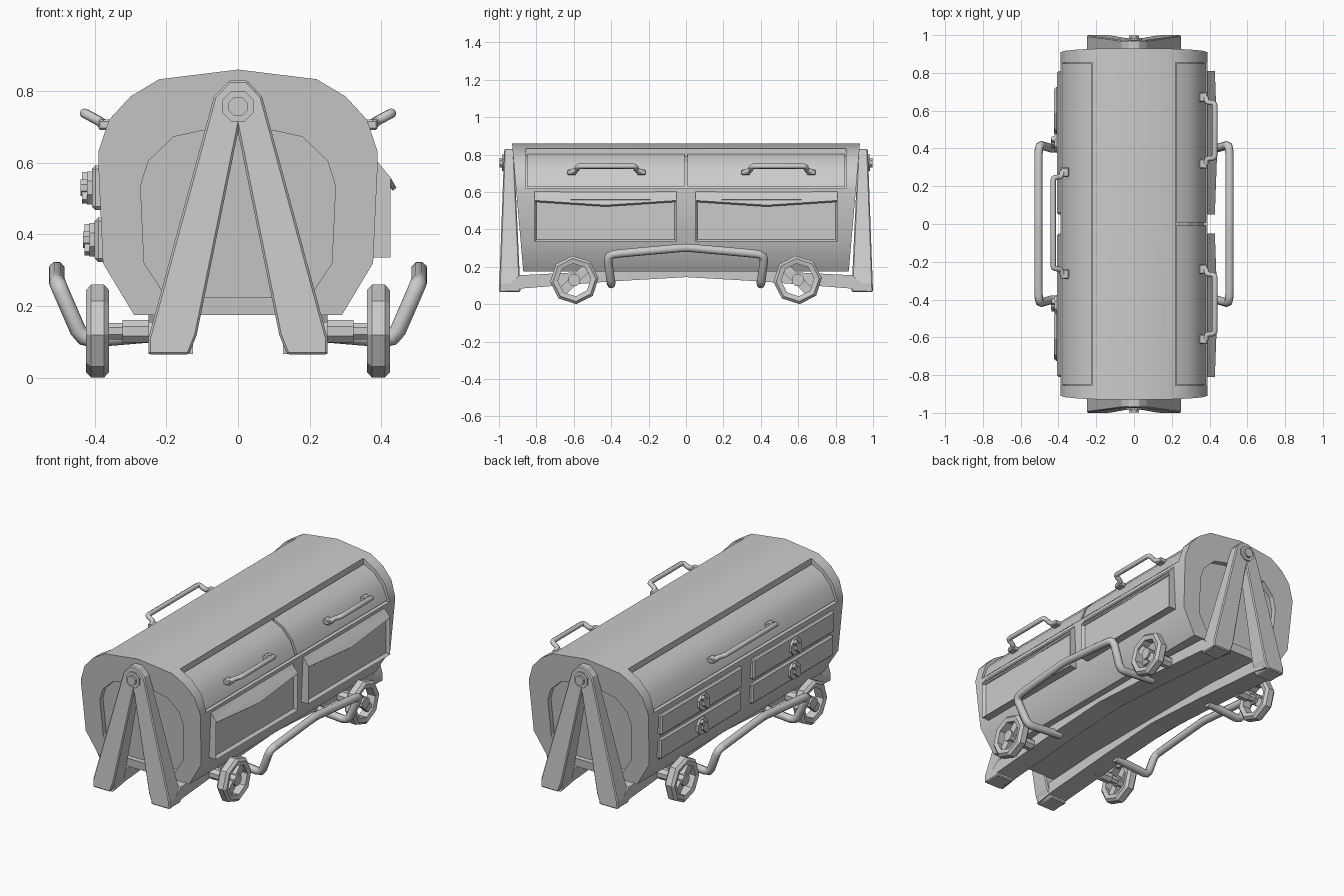
import bpy, bmesh, math
from mathutils import Vector

if "Cube" in bpy.data.objects:
    bpy.data.objects.remove(bpy.data.objects["Cube"])

SIDES = (1, -1)


def loft(name, a, b, smooth=False, bevel=0):
    """Solid between two matching loops of 3D points."""
    bm = bmesh.new()
    va = [bm.verts.new(p) for p in a]
    vb = [bm.verts.new(p) for p in b]
    n = len(a)
    bm.faces.new(va)
    bm.faces.new(vb)
    for i in range(n):
        j = (i + 1) % n
        bm.faces.new((va[i], va[j], vb[j], vb[i]))
    bmesh.ops.recalc_face_normals(bm, faces=bm.faces)
    return finish(name, bm, smooth, bevel)


def finish(name, bm, smooth=False, bevel=0):
    me = bpy.data.meshes.new(name)
    bm.to_mesh(me)
    bm.free()
    ob = bpy.data.objects.new(name, me)
    bpy.context.collection.objects.link(ob)
    if bevel:
        m = ob.modifiers.new("bevel", 'BEVEL')
        m.width, m.segments, m.limit_method = bevel, 1, 'ANGLE'
    if smooth:
        smooth_it(ob)
    return ob


def smooth_it(ob):
    bpy.ops.object.select_all(action='DESELECT')
    ob.select_set(True)
    bpy.context.view_layer.objects.active = ob
    bpy.ops.object.shade_smooth_by_angle(angle=math.radians(32))


def prism(name, pts, ya, yb, **kw):
    """Extrude an xz profile along y; ya and yb give the end y for a height z."""
    fa = ya if callable(ya) else lambda z: ya
    fb = yb if callable(yb) else lambda z: yb
    return loft(name, [(x, fa(z), z) for x, z in pts], [(x, fb(z), z) for x, z in pts], **kw)


def rod(name, axis, c, r, lo, hi, n=8):
    """Cylinder along x or y; c is the centre in the other two axes."""
    ring = [(c[0] + r * math.cos((k + .5) * math.tau / n), c[1] + r * math.sin((k + .5) * math.tau / n)) for k in range(n)]
    put = (lambda t, p: (t, p[0], p[1])) if axis == 'x' else (lambda t, p: (p[0], t, p[1]))
    return loft(name, [put(lo, p) for p in ring], [put(hi, p) for p in ring])


def tube(name, pts, r, bend):
    """Round tube along a path with softened corners."""
    pts = [Vector(p) for p in pts]
    path = [pts[0]]
    for a, b, c in zip(pts, pts[1:], pts[2:]):
        d1, d2 = (a - b), (c - b)
        p = b + d1.normalized() * min(bend, d1.length * .45)
        q = b + d2.normalized() * min(bend, d2.length * .45)
        path += [p, (p + q) / 4 + b / 2, q]
    path.append(pts[-1])
    cu = bpy.data.curves.new(name, 'CURVE')
    cu.dimensions = '3D'
    cu.bevel_depth, cu.bevel_resolution, cu.use_fill_caps = r, 2, True
    sp = cu.splines.new('POLY')
    sp.points.add(len(path) - 1)
    for s, p in zip(sp.points, path):
        s.co = (*p, 1)
    ob = bpy.data.objects.new(name, cu)
    bpy.context.collection.objects.link(ob)


def both(half):
    """Mirror a half profile across x = 0."""
    return half + [(-x, z) for x, z in reversed(half) if x]


def box(name, x0, x1, y0, y1, z0, z1, **kw):
    return prism(name, [(x0, z0), (x1, z0), (x1, z1), (x0, z1)], y0, y1, **kw)


# Barrel body with ends leaning out towards the top
def end(z):
    return .87 + .06 * (z - .175) / .685


outline = [(0, .86), (.22, .833), (.30, .785), (.36, .72), (.39, .63), (.39, .60), (.377, .32), (.29, .175)]
body = prism("body", both(outline), lambda z: -end(z), end)

# Cutters: lid openings on both shoulders and a sunken panel in each end
cutters = []
for s in SIDES:
    lid_cut = [(.22, .79), (.287, .757), (.34, .70), (.367, .62), (.5, .62), (.5, .95), (.22, .95)]
    cutters.append(prism("lid_cutter", [(s * x, z) for x, z in lid_cut], -.855, .855))
    panel = both([(.10, .69), (.18, .672), (.25, .605), (.272, .535), (.262, .32), (.20, .225)])
    cutters.append(prism("end_cutter", panel, lambda z: s * (end(z) - .03), lambda z: s * (end(z) + .1)))
for c in cutters:
    c.hide_render = True
    c.hide_set(True)
    m = body.modifiers.new("cut", 'BOOLEAN')
    m.operation, m.solver, m.object = 'DIFFERENCE', 'EXACT', c
smooth_it(body)

# Curved lids: two on the right, one on the left
lid = [(.226, .802), (.293, .77), (.349, .709), (.380, .63), (.36, .63), (.33, .70), (.28, .75), (.226, .78)]
for s, y0, y1 in ((1, -.85, -.008), (1, .008, .85), (-1, -.85, .85)):
    prism("lid", [(s * x, z) for x, z in lid], y0, y1, smooth=True)

# Lid handles
for s, y0, y1 in ((1, -.63, -.22), (1, .30, .69), (-1, -.285, .295)):
    grip = [(.375, y0, .705), (.385, y0 + .045, .715), (.428, y0 + .05, .738),
            (.428, y1 - .05, .738), (.385, y1 - .045, .715), (.375, y1, .705)]
    tube("lid_handle", [(s * x, y, z) for x, y, z in grip], .014, .012)
    for y in (y0 + .02, y1 - .02):
        box("handle_foot", s * .345, s * .39, y - .025, y + .025, .692, .72, bevel=.005)

# Right side: framed doors with a sagging awning lip
for s in SIDES:
    ya, yb = s * .05, s * .81
    door = prism("side_door", [(.36, .6), (.39, .6), (.425, .56), (.425, .335), (.36, .335)], ya, yb)
    bm = bmesh.new()
    bm.from_mesh(door.data)
    face = [f for f in bm.faces if f.calc_center_median().x > .42]
    bmesh.ops.inset_region(bm, faces=face, thickness=.016)
    bmesh.ops.translate(bm, verts=face[0].verts[:], vec=(-.018, 0, 0))
    bm.to_mesh(door.data)
    bm.free()
    mid = (ya + yb) / 2
    rim = [(.388, ya, .605), (.388, mid, .602), (.388, yb, .605), (.428, yb, .555), (.442, mid, .53), (.428, ya, .555)]
    for i, part in enumerate(((0, 1, 4, 5), (1, 2, 3, 4))):
        top = [rim[k] for k in part]
        loft("awning", top, [(x - .01, y, z - .008) for x, y, z in top])

# Left side: four drawers with turning knobs
for s in SIDES:
    for z, x in ((.53, -.408), (.385, -.400)):
        box("drawer", -.35, x, s * .05, s * .81, z - .062, z + .062, bevel=.01)
        rod("knob_plate", 'x', (s * .43, z), .05, x - .014, x + .01)
        rod("knob_stem", 'x', (s * .43, z), .025, x - .032, x)
        d = Vector((0, .5, .85)) * .045
        w = Vector((0, .85, -.5)) * .012
        c = Vector((x - .014, s * .43, z))
        quad = [c + d + w, c + d - w, c - d - w, c - d + w]
        loft("knob_bar", quad, [p + Vector((-.014, 0, 0)) for p in quad])

# Cradle: A-shaped end legs, arched bottom beams and pivot bolts
half_leg = [(.025, .83), (.067, .785), (.25, .11), (.25, .065), (.137, .065), (.115, .12)]
leg = half_leg + [(0, .685)] + [(-x, z) for x, z in reversed(half_leg)]
for s in SIDES:
    prism("end_leg", leg, lambda z: s * (1 - .028 * (z - .065) / .765),
          lambda z: s * (.885 + .035 * (z - .065) / .765), bevel=.006)
    rod("pivot_plate", 'y', (0, .757), .047, s * .92, s * .984)
    rod("pivot_bolt", 'y', (0, .757), .028, s * .95, s * .998)
low = [(-.99, .066), (-.87, .085), (-.4, .122), (0, .145), (.4, .122), (.87, .085), (.99, .066)]
high = [(.89, .155), (.4, .18), (0, .2), (-.4, .18), (-.89, .155)]
for s in SIDES:
    loft("bottom_beam", [(s * .125, y, z) for y, z in low + high], [(s * .25, y, z) for y, z in low + high])


# Wheels with one diagonal spoke bar, hub and axle
def wheel(sx, sy):
    cx, cy, cz, n = sx * .392, sy * .597, .13, 8
    section = [(.13, -.018), (.13, .018), (.115, .032), (.088, .026), (.088, -.026), (.115, -.032)]
    bm = bmesh.new()
    rings = []
    for k in range(n):
        t = math.tau * (k + .1) / n
        rings.append([bm.verts.new((cx + w, cy + r * math.cos(t), cz + r * math.sin(t))) for r, w in section])
    for k in range(n):
        a, b = rings[k], rings[(k + 1) % n]
        for i in range(6):
            j = (i + 1) % 6
            bm.faces.new((a[i], a[j], b[j], b[i]))
    bmesh.ops.recalc_face_normals(bm, faces=bm.faces)
    finish("wheel_rim", bm)
    d, w = Vector((0, -sy, 1)).normalized() * .095, Vector((0, sy, 1)).normalized() * .024
    c = Vector((cx - .014, cy, cz))
    quad = [c + d + w, c + d - w, c - d - w, c - d + w]
    loft("wheel_spoke", quad, [p + Vector((.028, 0, 0)) for p in quad])
    rod("wheel_hub", 'x', (cy, cz), .034, sx * .365, sx * .418)
    rod("axle", 'x', (cy, cz), .025, sx * .2, sx * .38)
    rod("axle_collar", 'x', (cy, cz), .034, sx * .25, sx * .322)


for sx in SIDES:
    for sy in SIDES:
        wheel(sx, sy)
    # Push rail along each side
    arm = [(.2, .4, .125), (.435, .4, .105), (.503, .42, .262), (.506, .35, .272)]
    rail = arm + [(.506, 0, .303)] + [(x, -y, z) for x, y, z in reversed(arm)]
    tube("push_rail", [(sx * x, y, z) for x, y, z in rail], .023, .03)
